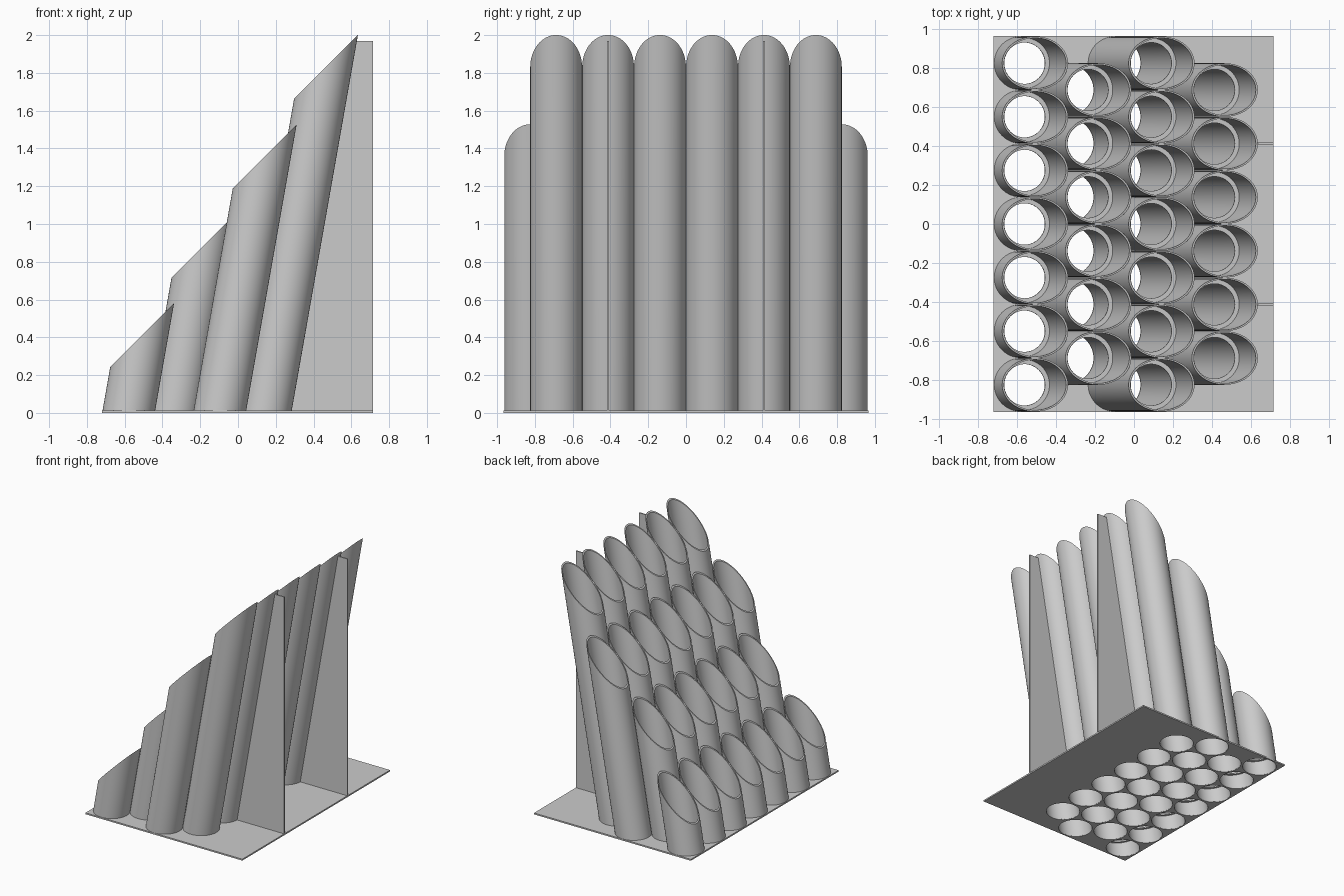
import bpy
import bmesh
from math import cos, sin, tan, tau, radians

cube = bpy.data.objects.get("Cube")
if cube:
    bpy.data.objects.remove(cube, do_unlink=True)

LEAN = radians(10)
T = tan(LEAN)
PITCH = 0.275
OUTER, BORE, STOP = 0.1372, 0.129, 0.106
SEGMENTS = 64
ROW_X, ROW_STEP = -0.58, 0.241
PLATE_TOP = 0.012

grey = bpy.data.materials.new("plain grey")
grey.use_nodes = True
colour = (0.6, 0.6, 0.6, 1)
grey.diffuse_color = colour
grey.node_tree.nodes["Principled BSDF"].inputs["Base Color"].default_value = colour


def add_object(name, mesh, location=(0, 0, 0)):
    obj = bpy.data.objects.new(name, mesh)
    obj.location = location
    bpy.context.collection.objects.link(obj)
    return obj


def oval(radius, cx=0, cy=0):
    """Level slice through a leaning cylinder."""
    angles = [tau * i / SEGMENTS for i in range(SEGMENTS)]
    return [(cx + radius / cos(LEAN) * cos(a), cy + radius * sin(a)) for a in angles]


def leaning_shell(name, sections):
    """Closed ring-shaped shell; each section is (radius, slope, height),
    the leaning cylinder cut by the plane z = slope * x + height."""
    bm = bmesh.new()
    rings = []
    for radius, slope, height in sections:
        ring = []
        for x, y in oval(radius):
            z = (slope * x + height) / (1 - slope * T)
            ring.append(bm.verts.new((x + T * z, y, z)))
        rings.append(ring)
    for a, b in zip(rings, rings[1:] + rings[:1]):
        for i in range(SEGMENTS):
            j = (i + 1) % SEGMENTS
            bm.faces.new((a[i], a[j], b[j], b[i]))
    bmesh.ops.recalc_face_normals(bm, faces=bm.faces)
    mesh = bpy.data.meshes.new(name)
    bm.to_mesh(mesh)
    bm.free()
    mesh.materials.append(grey)
    mesh.shade_smooth()
    mesh.set_sharp_from_angle(angle=radians(30))
    return mesh


def stop_plane(h):
    """Plane square to the tube axis at height h on the axis."""
    return -T, h + T * T * h


# Four staggered rows of slant-cut tubes, each with an inner stop ring
hole_centres = []
for row in range(4):
    cx = ROW_X + ROW_STEP * row
    cut = cx + 0.92 + 0.1485 * row
    low = 0.004
    tube = leaning_shell("tube", [(OUTER, 0, low), (OUTER, 1, cut),
                                  (BORE, 1, cut), (BORE, 0, low)])
    h = 0.11 + 0.473 * row
    under, over = stop_plane(h - 0.01), stop_plane(h)
    ring = leaning_shell("stop_ring", [(BORE + 0.003, *under), (BORE + 0.003, *over),
                                       (STOP, *over), (STOP, *under)])
    count = 7 - row % 2
    for i in range(count):
        cy = (i - (count - 1) / 2) * PITCH
        hole_centres.append((cx, cy))
        add_object(f"tube_row{row + 1}_{i + 1}", tube, (cx, cy, 0))
        add_object(f"stop_ring_row{row + 1}_{i + 1}", ring, (cx, cy, 0))

# Base plate with a hole under every tube
curve = bpy.data.curves.new("base_plate_outline", "CURVE")
curve.dimensions = "2D"
curve.fill_mode = "BOTH"
curve.extrude = PLATE_TOP / 2
outlines = [[(-0.72, -0.965), (0.715, -0.965), (0.715, 0.965), (-0.72, 0.965)]]
outlines += [oval(BORE, *c) for c in hole_centres]
for points in outlines:
    spline = curve.splines.new("POLY")
    spline.points.add(len(points) - 1)
    for p, (x, y) in zip(spline.points, points):
        p.co = (x, y, 0, 1)
    spline.use_cyclic_u = True
outline = add_object("base_plate_outline", curve)
bpy.context.view_layer.update()
evaluated = outline.evaluated_get(bpy.context.evaluated_depsgraph_get())
plate = bpy.data.meshes.new_from_object(evaluated)
bpy.data.objects.remove(outline, do_unlink=True)
plate.materials.clear()
plate.materials.append(grey)
plate.shade_flat()
add_object("base_plate", plate, (0, 0, PLATE_TOP / 2))

# Two thin upright fins bracing the tallest row
back = ROW_X + 3 * ROW_STEP + OUTER / cos(LEAN) - 0.004
top = 1.97
for side, y in (("left", -PITCH * 1.5), ("right", PITCH * 1.5)):
    bm = bmesh.new()
    profile = [(back, 0.006), (0.715, 0.006), (0.715, top), (back + T * top, top)]
    face = bm.faces.new([bm.verts.new((x, -0.005, z)) for x, z in profile])
    swept = bmesh.ops.extrude_face_region(bm, geom=[face])["geom"]
    bmesh.ops.translate(bm, vec=(0, 0.01, 0),
                        verts=[v for v in swept if isinstance(v, bmesh.types.BMVert)])
    bmesh.ops.recalc_face_normals(bm, faces=bm.faces)
    mesh = bpy.data.meshes.new("support_fin")
    bm.to_mesh(mesh)
    bm.free()
    mesh.materials.append(grey)
    add_object("support_fin_" + ("front" if y < 0 else "back"), mesh, (0, y, 0))
